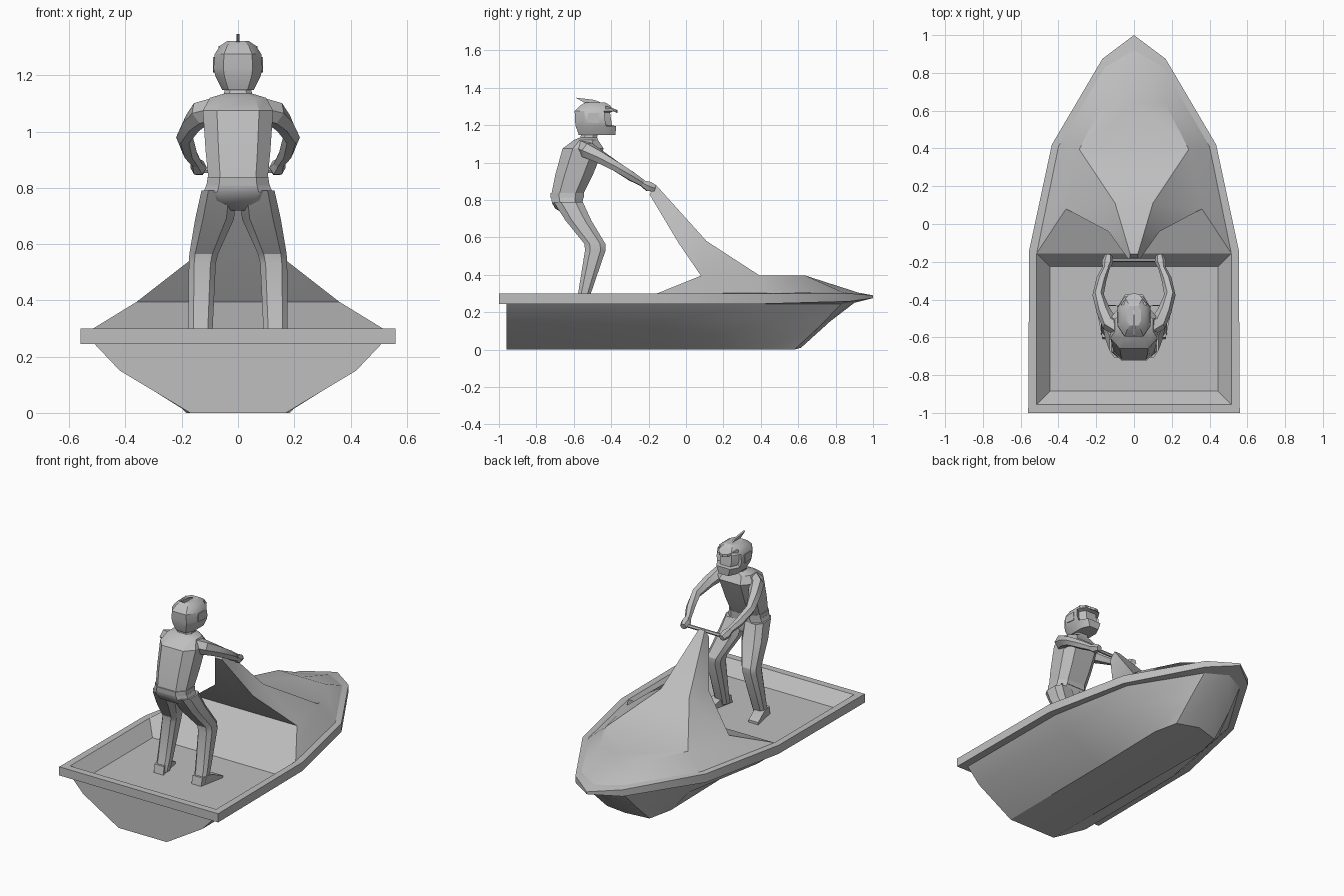
import bpy, bmesh, math
from mathutils import Vector

if "Cube" in bpy.data.objects:
    bpy.data.objects.remove(bpy.data.objects["Cube"])

grey = bpy.data.materials.new("light grey")
grey.use_nodes = True
tone = (0.52, 0.52, 0.52, 1)
grey.diffuse_color = tone
grey.node_tree.nodes["Principled BSDF"].inputs["Base Color"].default_value = tone


def finish(name, bm, mirror=False, angle=28):
    """Turn a bmesh into a shaded object, mirrored across x when asked."""
    if mirror:
        dup = bmesh.ops.duplicate(bm, geom=bm.verts[:] + bm.edges[:] + bm.faces[:])["geom"]
        for v in dup:
            if isinstance(v, bmesh.types.BMVert):
                v.co.x = -v.co.x
        bmesh.ops.reverse_faces(bm, faces=[f for f in dup if isinstance(f, bmesh.types.BMFace)])
    bmesh.ops.remove_doubles(bm, verts=bm.verts, dist=0.0005)
    bmesh.ops.recalc_face_normals(bm, faces=bm.faces)
    me = bpy.data.meshes.new(name)
    bm.to_mesh(me)
    bm.free()
    me.materials.append(grey)
    ob = bpy.data.objects.new(name, me)
    bpy.context.collection.objects.link(ob)
    bpy.ops.object.select_all(action="DESELECT")
    ob.select_set(True)
    bpy.context.view_layer.objects.active = ob
    bpy.ops.object.shade_smooth_by_angle(angle=math.radians(angle))
    return ob


def bridge(bm, rings, closed=True, caps=True):
    """Skin a list of equal-length point rings."""
    loops = [[bm.verts.new(p) for p in r] for r in rings]
    n = len(loops[0])
    for a, b in zip(loops, loops[1:]):
        for i in range(n if closed else n - 1):
            j = (i + 1) % n
            bm.faces.new((a[i], a[j], b[j], b[i]))
    if caps:
        bm.faces.new(loops[0])
        bm.faces.new(loops[-1])
    return loops


# Chamfered unit cross-section for body parts
CHAMFER = [(1, .5), (.6, 1), (-.6, 1), (-1, .5), (-1, -.5), (-.6, -1), (.6, -1), (1, -.5)]


def body(bm, sections):
    """Stack level sections given as (x, y, z, half width, half depth)."""
    bridge(bm, [[(x + rx * u, y + ry * v, z) for u, v in CHAMFER]
                for x, y, z, rx, ry in sections])


def tube(bm, path, sides=6):
    """Faceted limb along points given as (x, y, z, radius)."""
    pts = [Vector(p[:3]) for p in path]
    rings = []
    for i, p in enumerate(pts):
        d = (pts[min(i + 1, len(pts) - 1)] - pts[max(i - 1, 0)]).normalized()
        up = Vector((0, 0, 1)) if abs(d.z) < .9 else Vector((0, 1, 0))
        a = d.cross(up).normalized()
        b = a.cross(d)
        turn = [math.tau * k / sides for k in range(sides)]
        rings.append([p + path[i][3] * (a * math.cos(t) + b * math.sin(t)) for t in turn])
    bridge(bm, rings)


def plate(bm, profile, half):
    """Extrude a (y, z) side profile across x."""
    bridge(bm, [[(s, y, z) for y, z in profile] for s in (-half, half)])


# Hull and rim: half outlines from stern centre to bow, stacked upward
bm = bmesh.new()


def outline(x, stern, z, mid, fore, tip):
    return [(0, stern, z), (x, stern, z), mid, *fore, tip]


hull_rings = [
    outline(.17, -.96, 0, (.175, -.12, 0), [(.185, .42, 0), (.15, .58, 0)], (0, .615, .01)),
    outline(.42, -.96, .15, (.415, -.13, .15), [(.315, .42, .15), (.15, .72, .13)], (0, .77, .15)),
    outline(.51, -.96, .245, (.505, -.14, .245), [(.4, .41, .245), (.14, .83, .245)], (0, .9, .25)),
    outline(.56, -1, .245, (.555, -.14, .245), [(.435, .42, .245), (.167, .875, .258)], (0, 1, .275)),
    outline(.56, -1, .3, (.555, -.14, .3), [(.435, .42, .3), (.167, .875, .3)], (0, 1, .29)),
    outline(.515, -.955, .3, (.515, -.155, .3), [(.4, .41, .302), (.155, .83, .31)], (0, .92, .305)),
]
loops = bridge(bm, hull_rings, closed=False, caps=False)
bm.faces.new(loops[0])
finish("hull", bm, mirror=True)

# Standing well with sloped walls
FLOOR = .22
bm = bmesh.new()
well = [[(sx * w, y, z) for sx, y in ((-1, a), (1, a), (1, b), (-1, b))]
        for w, a, b, z in ((.515, -.955, -.155, .3), (.445, -.885, -.225, FLOOR))]
loops = bridge(bm, well, caps=False)
bm.faces.new(loops[-1])
ob = finish("well", bm)
if ob.data.polygons[-1].normal.z < 0:
    ob.data.flip_normals()

# Raised deck and steering column, half side then mirrored
bm = bmesh.new()
P = dict(
    r0=(.515, -.155, .3), r1=(.4, .41, .302), r2=(.155, .83, .31), r3=(0, .92, .305),
    k0=(.36, .08, .395), k1=(.29, .395, .395), k2=(.165, .64, .395),
    m1=(0, .395, .395), m2=(0, .64, .395), s=(.1, .11, .58), s0=(0, .11, .58),
    t=(.02, -.16, .88), t0=(0, -.16, .88), b=(.135, -.04, .57), b0=(0, -.04, .57),
    u=(.024, -.195, .83), u0=(0, -.195, .83), k00=(0, .08, .395), r00=(0, -.155, .3))
V = {k: bm.verts.new(p) for k, p in P.items()}
for f in ("r0 r1 k1 k0", "r1 r2 k2 k1", "r2 r3 m2 k2", "k1 k2 m2 m1", "m1 s0 s k1",
          "s s0 t0 t", "k0 k1 s b", "b s t u", "k0 b b0 k00", "b u u0 b0",
          "u t t0 u0", "r0 k0 k00 r00"):
    bm.faces.new([V[k] for k in f.split()])
finish("deck_and_column", bm, mirror=True, angle=36)

# Handlebar
bm = bmesh.new()
tube(bm, [(-.155, -.19, .862, .011), (.155, -.19, .862, .011)])
finish("handlebar", bm)

# Rider torso and neck
bm = bmesh.new()
body(bm, [(0, -.635, .83, .105, .085), (0, -.6, .93, .115, .1), (0, -.55, 1.075, .125, .11),
          (0, -.535, 1.12, .1, .065), (0, -.52, 1.135, .05, .045), (0, -.51, 1.18, .04, .04)])
finish("torso", bm)

# Belt
bm = bmesh.new()
body(bm, [(0, -.635, .808, .112, .088), (0, -.635, .838, .108, .09)])
finish("belt", bm)

# Pelvis tapering to the crotch
bm = bmesh.new()
body(bm, [(0, -.6, .72, .045, .045), (0, -.625, .755, .1, .075),
          (0, -.635, .785, .122, .082), (0, -.635, .812, .112, .085)])
finish("pelvis", bm, angle=40)

# Legs, feet, arms and hands for each side
for side, label in ((1, "left"), (-1, "right")):
    bm = bmesh.new()
    body(bm, [(side * x, y, z, rx, ry) for x, y, z, rx, ry in (
        (.135, -.565, FLOOR + .01, .04, .035), (.133, -.543, .3, .043, .034),
        (.127, -.485, .53, .048, .055), (.122, -.487, .565, .051, .056),
        (.083, -.575, .69, .069, .069), (.068, -.63, .79, .062, .078))])
    finish(label + "_leg", bm)

    bm = bmesh.new()
    plate(bm, [(y, FLOOR + h) for y, h in
               ((-.61, 0), (-.44, 0), (-.44, .015), (-.53, .05), (-.6, .05))], .034)
    for v in bm.verts:
        v.co.x += side * (.135 + (v.co.y + .6) * .2)
    finish(label + "_foot", bm)

    bm = bmesh.new()
    tube(bm, [(side * x, y, z, r) for x, y, z, r in (
        (.08, -.55, 1.08, .045), (.13, -.525, 1.065, .045), (.162, -.46, 1.03, .037),
        (.19, -.375, .98, .03), (.172, -.29, .925, .027), (.145, -.225, .885, .019))])
    finish(label + "_arm", bm)

    bm = bmesh.new()
    tube(bm, [(side * .15, -.235, .89, .018), (side * .14, -.2, .872, .03),
              (side * .135, -.165, .862, .02)])
    finish(label + "_hand", bm)

    # Helmet ear pad
    bm = bmesh.new()
    plate(bm, [(-.525, 1.215), (-.465, 1.21), (-.465, 1.265), (-.525, 1.265)], .004)
    for v in bm.verts:
        v.co.x += side * .085
    finish(label + "_ear_pad", bm)

# Helmet with recessed face opening
bm = bmesh.new()
body(bm, [(0, -.475, 1.147, .056, .098), (0, -.482, 1.195, .08, .108), (0, -.486, 1.225, .087, .108),
          (0, -.49, 1.275, .083, .105), (0, -.485, 1.305, .064, .08), (0, -.485, 1.322, .038, .052)])
bmesh.ops.recalc_face_normals(bm, faces=bm.faces)
face = [f for f in bm.faces if f.normal.y > .4 and 1.2 < f.calc_center_median().z < 1.28]
bmesh.ops.inset_region(bm, faces=face, thickness=.004, depth=-.025)
finish("helmet", bm)

# Pointed helmet peak
bm = bmesh.new()
bridge(bm, [[(-.07, -.43, z), (.07, -.43, z), (.03, -.375, z - .02), (0, -.365, z - .024),
             (-.03, -.375, z - .02)] for z in (1.288, 1.304)])
finish("helmet_peak", bm)

# Crest fin
bm = bmesh.new()
plate(bm, [(-.59, 1.347), (-.49, 1.335), (-.43, 1.31), (-.49, 1.305), (-.54, 1.318)], .006)
finish("helmet_fin", bm)
